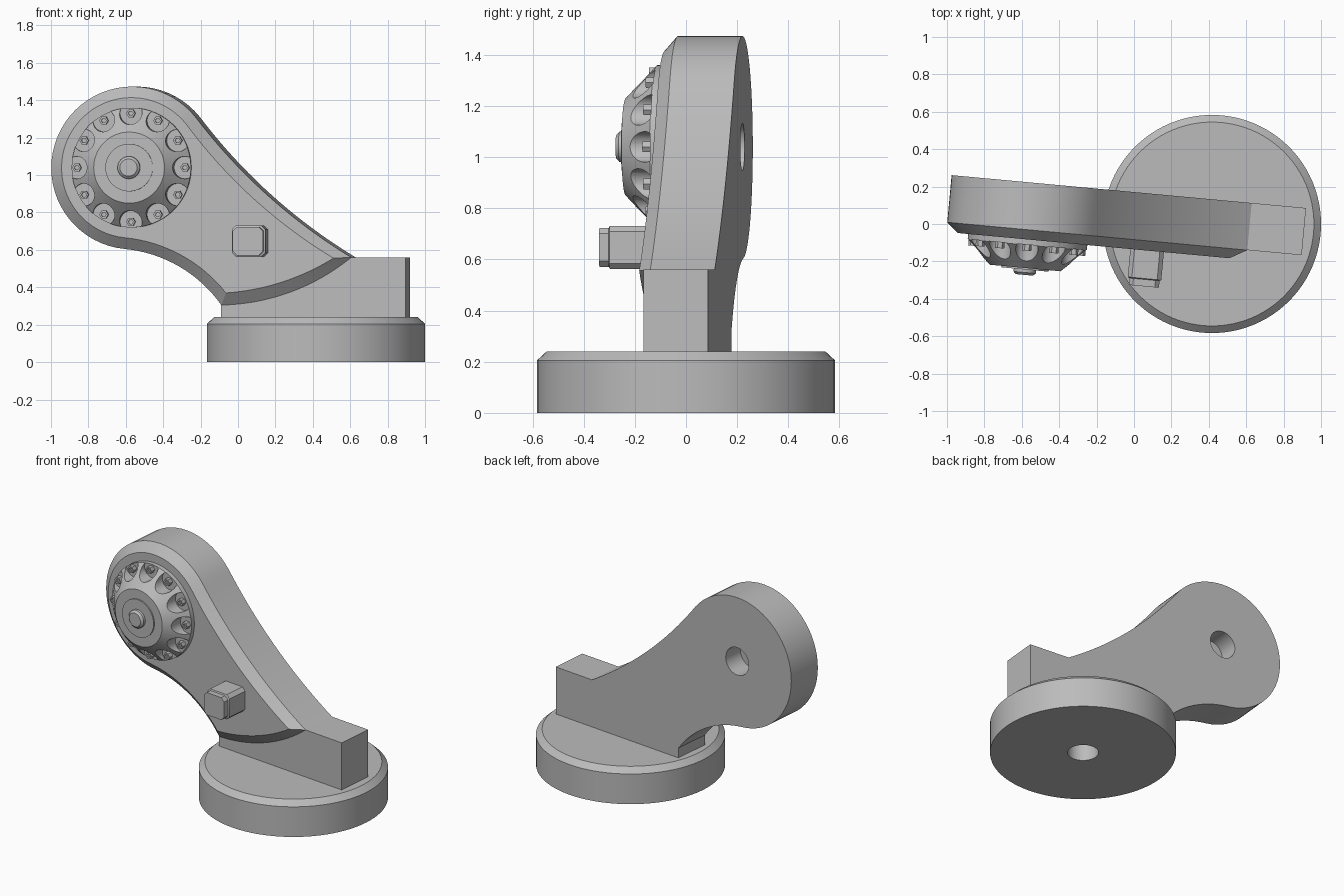
import bpy, bmesh, math
from mathutils import Vector

cube = bpy.data.objects.get("Cube")
if cube:
    bpy.data.objects.remove(cube, do_unlink=True)

TURN = -math.radians(5.3)      # the arm is turned slightly on its base
PIVOT = (-0.558, 1.04)         # centre of the arm's round head (x, z)

grey = bpy.data.materials.new("plain_grey")
grey.use_nodes = True
grey.diffuse_color = (0.5, 0.5, 0.5, 1)
grey.node_tree.nodes["Principled BSDF"].inputs["Base Color"].default_value = (0.5, 0.5, 0.5, 1)


def loft(name, rings, turn=TURN):
    """Skin a list of equal-length rings and cap both ends."""
    bm = bmesh.new()
    loops = [[bm.verts.new(p) for p in ring] for ring in rings]
    n = len(loops[0])
    for a, b in zip(loops, loops[1:]):
        for i in range(n):
            j = (i + 1) % n
            bm.faces.new((a[i], a[j], b[j], b[i]))
    bm.faces.new(loops[0])
    bm.faces.new(loops[-1])
    bmesh.ops.recalc_face_normals(bm, faces=bm.faces)
    mesh = bpy.data.meshes.new(name)
    bm.to_mesh(mesh)
    bm.free()
    mesh.materials.append(grey)
    obj = bpy.data.objects.new(name, mesh)
    obj.rotation_euler.z = turn
    bpy.context.collection.objects.link(obj)
    return obj


def at_depth(points, y):
    return [(x, y, z) for x, z in points]


def circle(centre, r, n=64):
    return [(centre[0] + r * math.cos(math.tau * i / n),
             centre[1] + r * math.sin(math.tau * i / n)) for i in range(n)]


def turned(name, centre, profile, n=64):
    """Round part facing the front, from (radius, y) pairs."""
    return loft(name, [at_depth(circle(centre, r, n), y) for r, y in profile])


def turned_up(name, centre, profile, n=96):
    """Round part standing upright, from (radius, z) pairs."""
    return loft(name, [[(x, y, z) for x, y in circle(centre, r, n)]
                       for r, z in profile], 0)


def combine(obj, other, operation):
    mod = obj.modifiers.new(operation.lower(), 'BOOLEAN')
    mod.operation = operation
    mod.solver = 'EXACT'
    mod.object = other
    bpy.context.view_layer.update()
    bpy.context.view_layer.objects.active = obj
    bpy.ops.object.modifier_apply(modifier=mod.name)
    bpy.data.objects.remove(other, do_unlink=True)


def arc(a, m, b, n):
    """Points from a through m towards b along a circle, without b."""
    a, m, b = Vector(a), Vector(m), Vector(b)
    p, q = m - a, b - a
    d = 2 * (p.x * q.y - p.y * q.x)
    c = a + Vector((q.y * p.dot(p) - p.y * q.dot(q),
                    p.x * q.dot(q) - q.x * p.dot(p))) / d
    start, mid, end = [math.atan2(v.y - c.y, v.x - c.x) for v in (a, m, b)]
    sweep = (end - start) % math.tau
    if (mid - start) % math.tau > sweep:
        sweep -= math.tau
    r = (a - c).length
    return [(c.x + r * math.cos(start + sweep * i / n),
             c.y + r * math.sin(start + sweep * i / n)) for i in range(n)]


def arm_outline(r, top, top_mid, tip, low_mid, heel, back_mid, under):
    head = (PIVOT[0] - r, PIVOT[1])
    return (arc(top, head, under, 40) + arc(under, back_mid, heel, 16)
            + arc(heel, low_mid, tip, 16) + arc(tip, top_mid, top, 20))


# Round base with chamfered top and a socket underneath
base = turned_up("base", (0.417, 0), [(0.583, 0), (0.583, 0.205), (0.545, 0.24)])
combine(base, turned_up("base_socket", (0.417, 0), [(0.097, -0.1), (0.097, 0.18)], 48),
        'DIFFERENCE')

# Arm with a chamfered front edge
outer = arm_outline(0.437, (-0.22, 1.31), (0.163, 0.895), (0.616, 0.56),
                    (0.288, 0.374), (-0.082, 0.305), (-0.329, 0.523), (-0.6, 0.605))
inner = arm_outline(0.377, (-0.266, 1.273), (0.123, 0.85), (0.525, 0.556),
                    (0.267, 0.434), (-0.052, 0.37), (-0.3, 0.576), (-0.594, 0.665))
arm = loft("arm", [at_depth(outer, 0.17), at_depth(outer, -0.083), at_depth(inner, -0.135)])

# Foot block that joins the arm to the base
foot = [(-0.083, 0.23), (0.908, 0.23), (0.908, 0.56), (-0.083, 0.56)]
combine(arm, loft("foot_block", [at_depth(foot, 0.17), at_depth(foot, -0.083)]), 'UNION')
combine(arm, turned("pivot_hole", PIVOT, [(0.093, 0.3), (0.093, 0.03)], 48), 'DIFFERENCE')

# Conical hub cover with twelve bolt pockets
cover = turned("hub_cover", PIVOT, [(0.32, -0.125), (0.32, -0.165), (0.19, -0.288)], 96)
for i in range(12):
    a = math.tau * i / 12
    spot = (PIVOT[0] + 0.29 * math.cos(a), PIVOT[1] + 0.29 * math.sin(a))
    combine(cover, turned("pocket", spot, [(0.06, -0.163), (0.06, -0.35)], 32), 'DIFFERENCE')
    turned("hub_bolt", spot, [(0.024, -0.155), (0.024, -0.195),
                              (0.013, -0.195), (0.013, -0.182)], 6)

# Washer and rounded pin at the centre of the hub
turned("hub_washer", PIVOT, [(0.127, -0.28), (0.127, -0.296)])
turned("hub_pin", PIVOT, [(0.06, -0.285), (0.06, -0.312), (0.046, -0.325)], 48)


# Square knob with cut corners and a narrower front
def cut_square(w, h, c=0.022):
    corners = [(w, h - c), (w - c, h)]
    corners += [(-x, z) for x, z in reversed(corners)]
    corners += [(-x, -z) for x, z in corners]
    return [(0.083 + x, 0.647 + z) for x, z in corners]


big, small = cut_square(0.09, 0.084), cut_square(0.081, 0.076)
loft("knob", [at_depth(big, -0.125), at_depth(big, -0.285),
              at_depth(small, -0.29), at_depth(small, -0.327)])

# Smooth shading with crisp edges
for obj in bpy.context.collection.objects:
    if obj.type == 'MESH' and obj.data.materials and obj.data.materials[0] == grey:
        bpy.ops.object.select_all(action='DESELECT')
        obj.select_set(True)
        bpy.context.view_layer.objects.active = obj
        bpy.ops.object.shade_smooth_by_angle(angle=math.radians(25))
